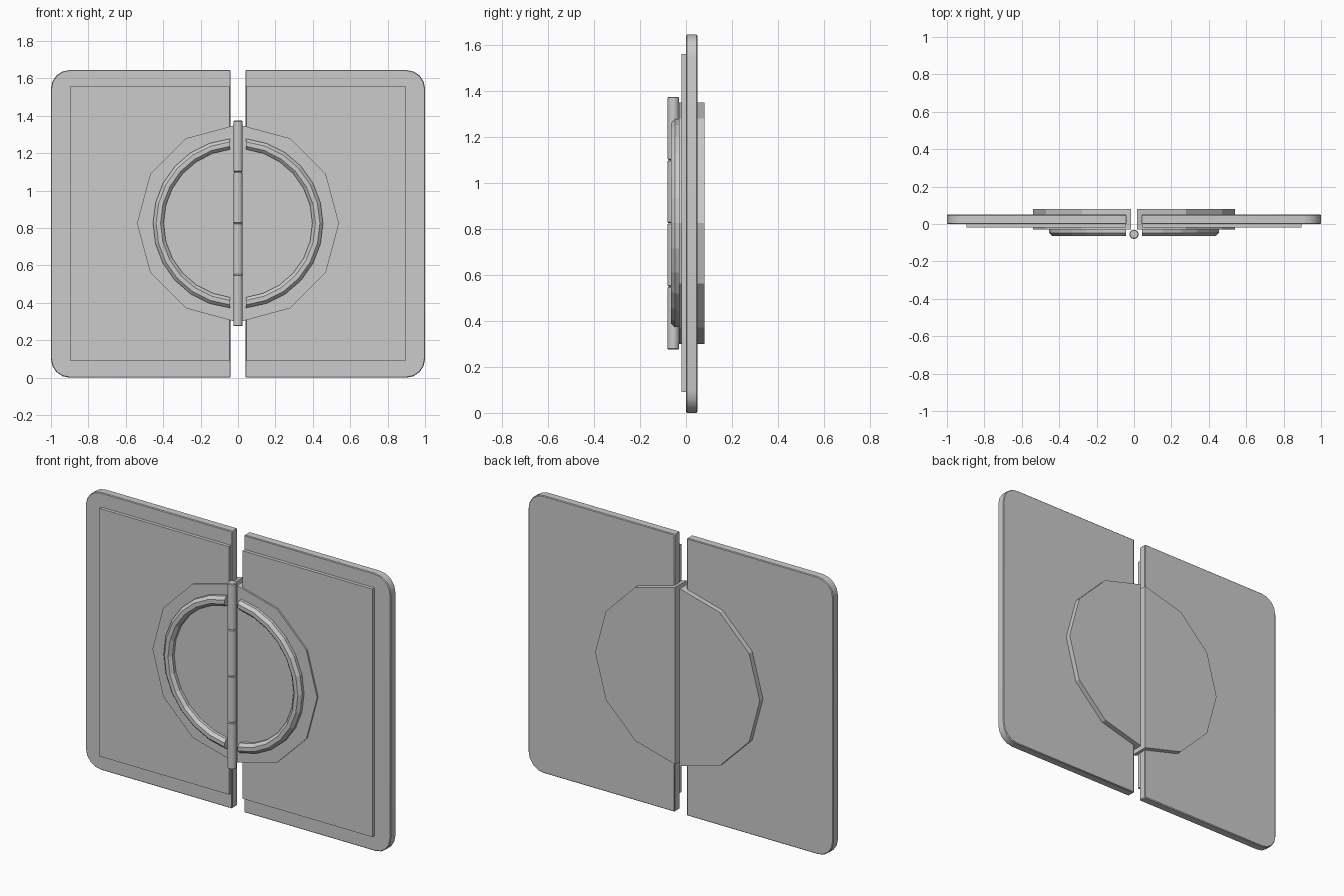
import bpy, bmesh
from math import sin, cos, pi, radians

if "Cube" in bpy.data.objects:
    bpy.data.objects.remove(bpy.data.objects["Cube"])

ZC = 0.825  # height of the ring centre


def finish(name, bm, bevel=0.0, mirror=False, smooth=False):
    bmesh.ops.recalc_face_normals(bm, faces=bm.faces[:])
    me = bpy.data.meshes.new(name)
    bm.to_mesh(me)
    bm.free()
    ob = bpy.data.objects.new(name, me)
    bpy.context.collection.objects.link(ob)
    if bevel:
        b = ob.modifiers.new("edge_bevel", 'BEVEL')
        b.width, b.segments, b.limit_method = bevel, 1, 'ANGLE'
        b.angle_limit = radians(40)
    if mirror:
        ob.modifiers.new("mirror", 'MIRROR').use_mirror_merge = False
    if smooth:
        bpy.ops.object.select_all(action='DESELECT')
        ob.select_set(True)
        bpy.context.view_layer.objects.active = ob
        bpy.ops.object.shade_smooth_by_angle(angle=radians(35))
    return ob


def slab(name, pts, y0, y1, **kw):
    """Extrude an x-z outline from y0 to y1."""
    bm = bmesh.new()
    face = bm.faces.new([bm.verts.new((x, y0, z)) for x, z in pts])
    new = bmesh.ops.extrude_face_region(bm, geom=[face])["geom"]
    bmesh.ops.translate(bm, vec=(0, y1 - y0, 0),
                        verts=[v for v in new if isinstance(v, bmesh.types.BMVert)])
    return finish(name, bm, mirror=True, **kw)


def arc(cx, cz, r, a0, a1, n):
    return [(cx + r * cos(radians(a0 + (a1 - a0) * i / n)),
             cz + r * sin(radians(a0 + (a1 - a0) * i / n))) for i in range(n + 1)]


# door plates with rounded outer corners
H, R = 1.645, 0.1
plate = [(0.04, 0)] + arc(1 - R, R, R, -90, 0, 4) + arc(1 - R, H - R, R, 0, 90, 4) + [(0.04, H)]
slab("door_plate", plate, 0.0, 0.05, bevel=0.004, smooth=True)

# thin raised panels on the front
slab("raised_panel", [(0.045, 0.09), (0.895, 0.09), (0.895, 1.56), (0.045, 1.56)], -0.02, 0.01)

# twelve-sided disc halves passing through the plates
slab("disc_half", arc(0.015, ZC, 0.525, -90, 90, 6), -0.03, 0.08)

# half-ring handles: octagonal tube swept along an arc
bm = bmesh.new()
N, S, MAJ, TUBE, RY = 12, 8, 0.426, 0.031, -0.036
rows = []
for i in range(N + 1):
    a = radians(-84.3 + 168.6 * i / N)
    row = []
    for j in range(S):
        t = 2 * pi * (j + 0.5) / S
        r = MAJ + TUBE * cos(t)
        x = r * cos(a) if 0 < i < N else 0.043
        row.append(bm.verts.new((x, RY + TUBE * sin(t), ZC + r * sin(a))))
    rows.append(row)
for p, q in zip(rows, rows[1:]):
    for j in range(S):
        k = (j + 1) % S
        bm.faces.new((p[j], p[k], q[k], q[j]))
bm.faces.new(rows[0])
bm.faces.new(rows[-1])
finish("ring_handle", bm, mirror=True, smooth=False)

# hinge barrel made of four knuckles
for i in range(4):
    bm = bmesh.new()
    bmesh.ops.create_cone(bm, cap_ends=True, segments=16, radius1=0.025,
                          radius2=0.025, depth=0.2745)
    bmesh.ops.translate(bm, verts=bm.verts[:], vec=(0, -0.055, 0.275 + 0.275 * (i + 0.5)))
    finish("hinge_knuckle_%d" % (i + 1), bm, bevel=0.004, smooth=True)
